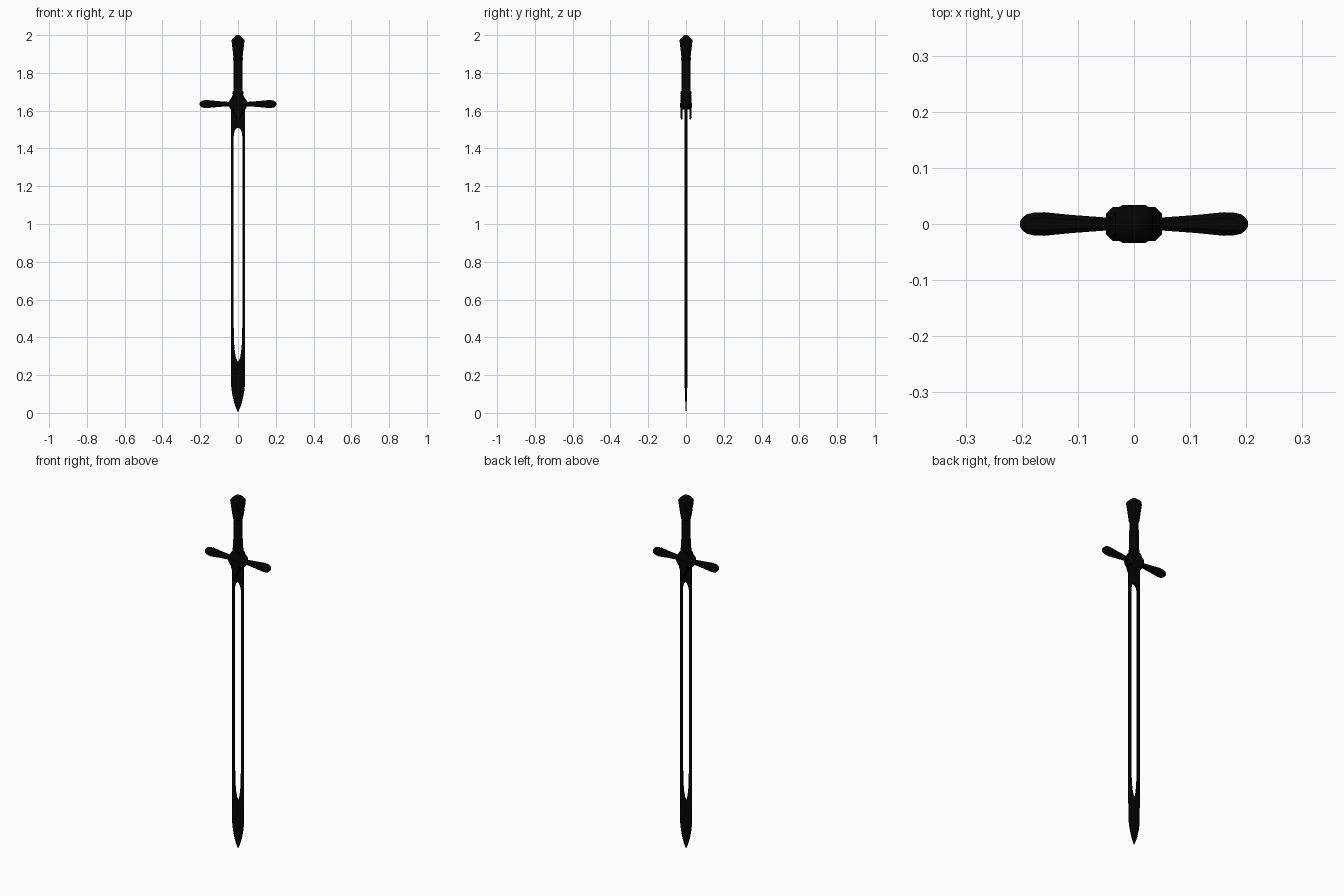
import bpy, bmesh, math

if "Cube" in bpy.data.objects:
    bpy.data.objects.remove(bpy.data.objects["Cube"])

BLACK = bpy.data.materials.new("black metal")
BLACK.diffuse_color = (0.001, 0.001, 0.001, 1)
BLACK.use_nodes = True
BLACK.node_tree.nodes["Principled BSDF"].inputs["Base Color"].default_value = BLACK.diffuse_color


def loft(name, rings, angle=35, open_centre=False):
    """Skin a list of equal-length point rings."""
    bm = bmesh.new()
    vs = [[bm.verts.new(p) for p in r] for r in rings]
    n = len(rings[0])
    for a, b in zip(vs, vs[1:]):
        for i in range(n):
            j = (i + 1) % n
            bm.faces.new((a[i], a[j], b[j], b[i]))
    bm.faces.new(vs[0][::-1])
    bm.faces.new(vs[-1])
    bmesh.ops.recalc_face_normals(bm, faces=bm.faces)
    if open_centre:  # drop faces lying on the mirror plane
        inner = [f for f in bm.faces if all(abs(v.co.x) < 1e-5 for v in f.verts)]
        bmesh.ops.delete(bm, geom=inner, context='FACES')
    me = bpy.data.meshes.new(name)
    bm.to_mesh(me)
    bm.free()
    me.materials.append(BLACK)
    ob = bpy.data.objects.new(name, me)
    bpy.context.collection.objects.link(ob)
    bpy.context.view_layer.objects.active = ob
    ob.select_set(True)
    bpy.ops.object.shade_smooth_by_angle(angle=math.radians(angle))
    ob.select_set(False)
    return ob


def chamfered(z, hx, hy, k=0.62):
    """Rectangle with cut corners at height z."""
    c = min(hx, hy) * (1 - k)
    q = [(hx, hy - c), (hx - c, hy)]
    return [(x, y, z) for x, y in
            q + [(-x, y) for x, y in q[::-1]] + [(-x, -y) for x, y in q]
            + [(x, -y) for x, y in q[::-1]]]


def circle(z, r, n=16):
    return [(r * math.cos(2 * math.pi * i / n), r * math.sin(2 * math.pi * i / n), z)
            for i in range(n)]


# Blade half: z, outer half width, slot half width, half thickness
rows = [(0.005, 0.001, 0, 0.001), (0.03, 0.012, 0, 0.003), (0.06, 0.022, 0, 0.004),
        (0.1, 0.031, 0, 0.005), (0.14, 0.036, 0, 0.007), (0.27, 0.037, 0, 0.007),
        (0.29, 0.037, 0.010, 0.007), (0.32, 0.037, 0.016, 0.007),
        (0.36, 0.037, 0.020, 0.007), (0.45, 0.037, 0.0225, 0.007),
        (1.45, 0.037, 0.0235, 0.007), (1.475, 0.037, 0.022, 0.007),
        (1.495, 0.037, 0.017, 0.007), (1.505, 0.037, 0.010, 0.007),
        (1.51, 0.037, 0, 0.007), (1.63, 0.037, 0, 0.007)]
blade = loft("blade", [[(w, -0.001, z), (w, 0.001, z), (f, t, z), (f, -t, z)]
                       for z, w, f, t in rows], angle=10, open_centre=True)
mirror = blade.modifiers.new("mirror", 'MIRROR')
mirror.use_axis = (True, False, False)

# Guard block
loft("guard_block", [chamfered(*s) for s in (
    (1.605, 0.040, 0.026), (1.618, 0.045, 0.030), (1.63, 0.050, 0.030),
    (1.648, 0.050, 0.030), (1.662, 0.038, 0.030), (1.68, 0.029, 0.028))])

# Langets over the blade, front and back
for side, name in ((-1, "front_langet"), (1, "back_langet")):
    loft(name, [[(-w, side * a, z), (w, side * a, z), (w * 0.8, side * b, z), (-w * 0.8, side * b, z)]
                for z, w, a, b in ((1.553, 0.005, 0.020, 0.027), (1.575, 0.018, 0.019, 0.029),
                                   (1.60, 0.029, 0.018, 0.030), (1.64, 0.032, 0.018, 0.031))])

# Crossguard arms, square section with cut corners
for side, name in ((-1, "left_guard_arm"), (1, "right_guard_arm")):
    loft(name, [[(side * x, y, 1.635 + u) for u, y, _ in chamfered(0, r, r, 0.5)]
                for x, r in ((0.035, 0.012), (0.055, 0.012), (0.11, 0.016), (0.16, 0.021),
                             (0.18, 0.020), (0.192, 0.017), (0.20, 0.010), (0.203, 0.005))])

# Grip with collar rings
loft("grip", [circle(z, r) for z, r in (
    (1.66, 0.029), (1.68, 0.029), (1.685, 0.026), (1.69, 0.028), (1.70, 0.028),
    (1.705, 0.025), (1.78, 0.0245), (1.868, 0.023))])
loft("grip_ring", [circle(z, r) for z, r in (
    (1.866, 0.022), (1.87, 0.027), (1.88, 0.027), (1.885, 0.022))])

# Flared pommel
loft("pommel", [chamfered(*s) for s in (
    (1.88, 0.024, 0.024), (1.90, 0.026, 0.026), (1.968, 0.034, 0.034),
    (1.976, 0.033, 0.033), (1.987, 0.024, 0.024), (1.995, 0.015, 0.015),
    (2.0, 0.007, 0.007))])
